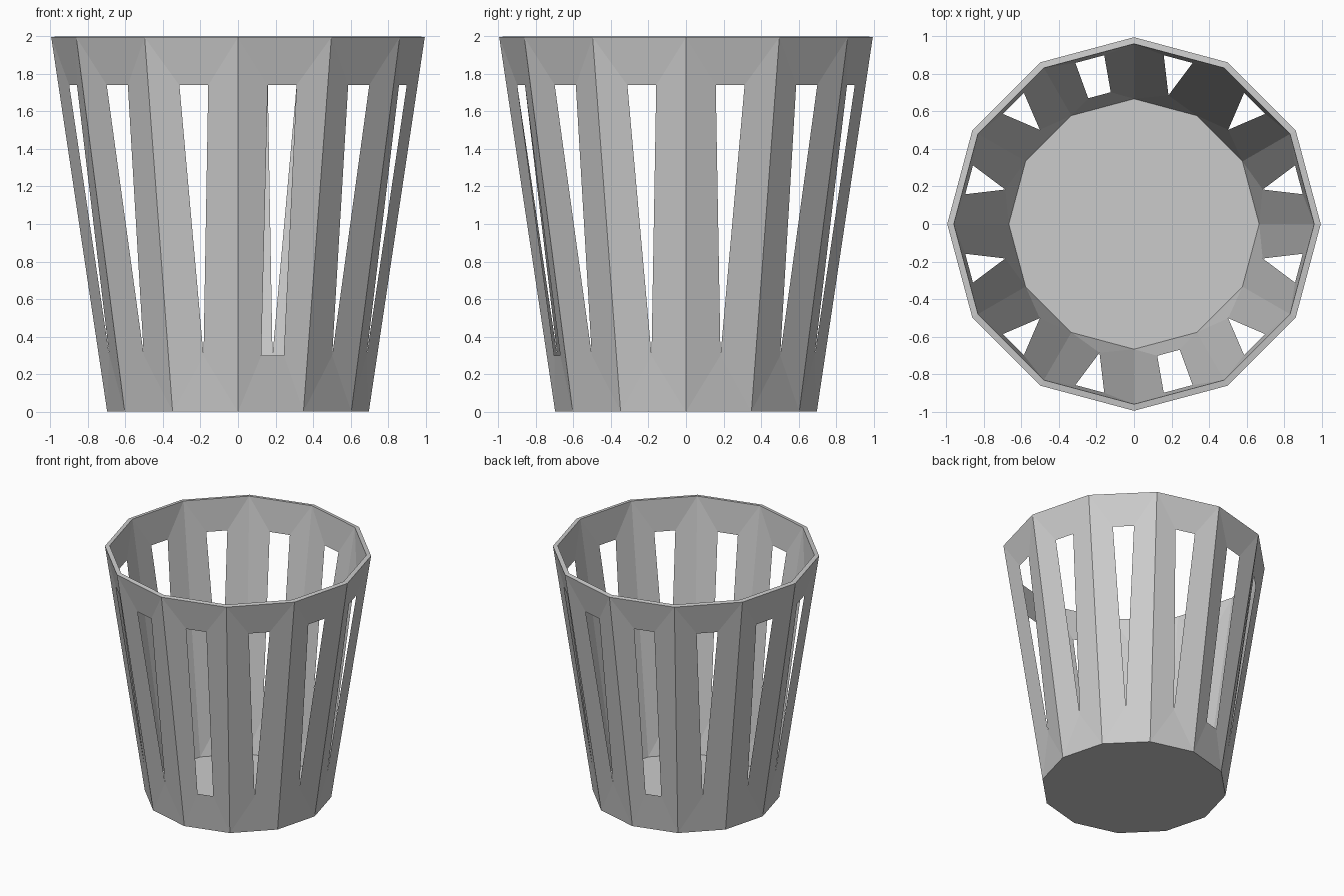
import bpy, bmesh
from math import sin, cos, radians

cube = bpy.data.objects.get("Cube")
if cube:
    bpy.data.objects.remove(cube, do_unlink=True)

SIDES = 12
STEP = 360 / SIDES
SQUARE_SLOTS = (3, 9)   # opposite panels whose slots keep a wide foot

grey = bpy.data.materials.new("plain grey")
grey.use_nodes = True
colour = (0.6, 0.6, 0.6, 1)
grey.diffuse_color = colour
grey.node_tree.nodes["Principled BSDF"].inputs["Base Color"].default_value = colour

bm = bmesh.new()


def point(radius, degrees, z):
    a = radians(degrees)
    return bm.verts.new((radius * cos(a), radius * sin(a), z))


def ring(radius, z):
    return [point(radius, i * STEP, z) for i in range(SIDES)]


# Rim and base rings of the two skins
outer = (ring(0.995, 1.995), ring(0.697, 0))
inner = (ring(0.96, 2), ring(0.667, 0.02))

# Slotted panels: both skins meet in a thin edge around each slot
for i in range(SIDES):
    j = (i + 1) % SIDES
    start = i * STEP
    a, b = (point(0.913, start + d, 1.74) for d in (10, 20))
    if i in SQUARE_SLOTS:
        c, d = (point(0.713, start + d, 0.3) for d in (10, 20))
    else:
        c = d = point(0.71, start + STEP / 2, 0.3)
    for top, base in (outer, inner):
        bm.faces.new((top[i], top[j], b, a))
        bm.faces.new((top[i], a, c, base[i]))
        bm.faces.new((b, top[j], base[j], d))
        foot = (base[i], c, base[j]) if c is d else (base[i], c, d, base[j])
        bm.faces.new(foot)
    # Rim strip
    bm.faces.new((outer[0][i], outer[0][j], inner[0][j], inner[0][i]))

# Underside and inside floor
bm.faces.new(outer[1])
bm.faces.new(inner[1])

bmesh.ops.recalc_face_normals(bm, faces=bm.faces)
mesh = bpy.data.meshes.new("slotted_basket")
bm.to_mesh(mesh)
bm.free()
mesh.materials.append(grey)
basket = bpy.data.objects.new("slotted_basket", mesh)
bpy.context.collection.objects.link(basket)
